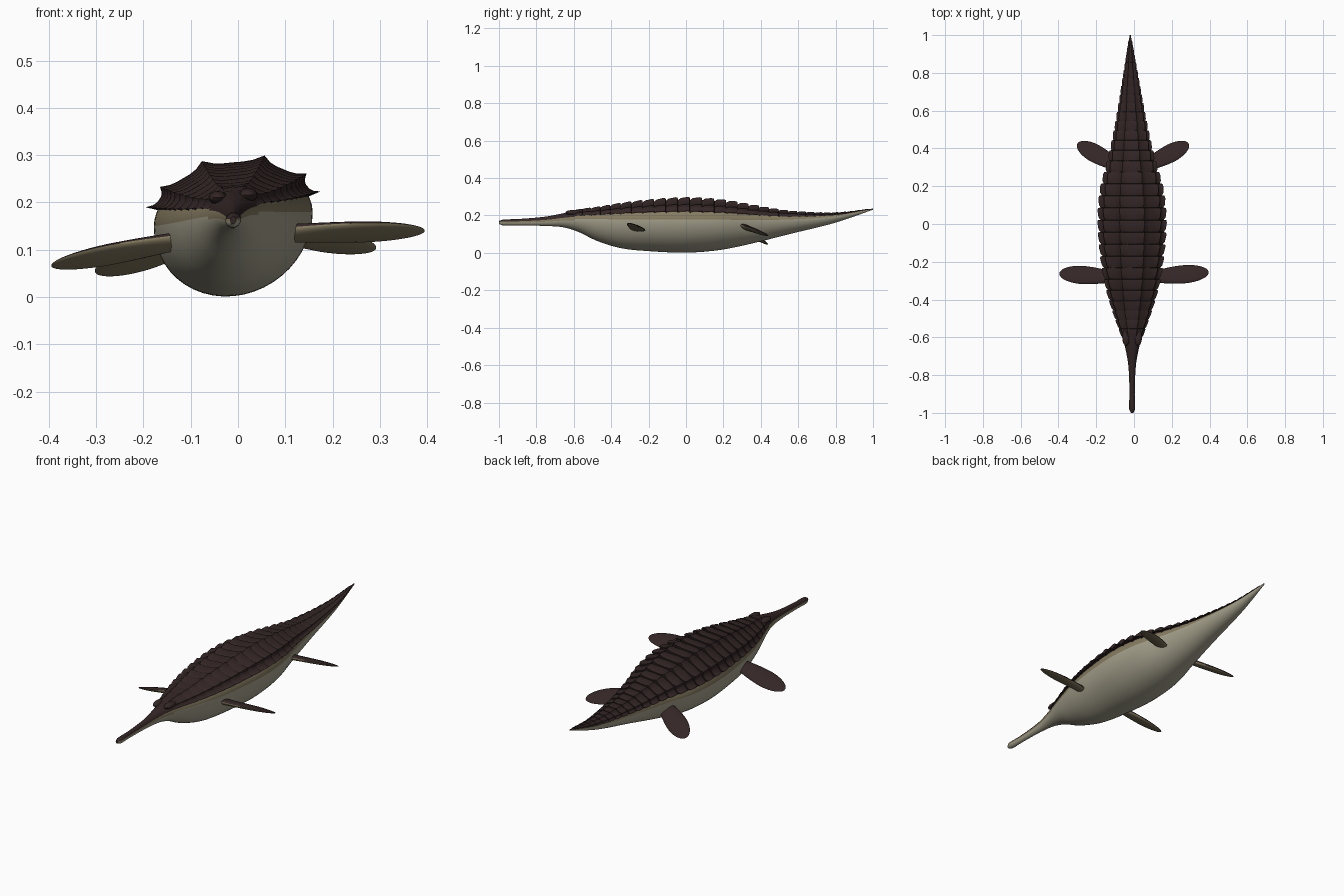
import bpy
import bmesh
from math import cos, sin, radians, pi
from mathutils import Vector, Matrix

cube = bpy.data.objects.get("Cube")
if cube:
    bpy.data.objects.remove(cube, do_unlink=True)


def material(name, rgb):
    mat = bpy.data.materials.new(name)
    mat.use_nodes = True
    colour = (*rgb, 1)
    mat.diffuse_color = colour
    shader = mat.node_tree.nodes["Principled BSDF"]
    shader.inputs["Base Color"].default_value = colour
    shader.inputs["Roughness"].default_value = 0.8
    return mat


BACK = material("dark brown back", (0.034, 0.019, 0.019))
FLANK = material("tan flank", (0.24, 0.20, 0.12))
BELLY = material("pale belly", (0.37, 0.35, 0.26))
GAP = material("scute edge", (0.014, 0.008, 0.008))

# Body stations: y, half width, bottom, widest height, top
STATIONS = [
    (-1.0, 0.006, 0.155, 0.163, 0.170),
    (-0.98, 0.016, 0.147, 0.163, 0.178),
    (-0.9, 0.014, 0.147, 0.163, 0.181),
    (-0.75, 0.020, 0.144, 0.168, 0.194),
    (-0.65, 0.038, 0.136, 0.175, 0.213),
    (-0.57, 0.062, 0.110, 0.175, 0.228),
    (-0.48, 0.092, 0.066, 0.172, 0.235),
    (-0.35, 0.128, 0.026, 0.168, 0.252),
    (-0.2, 0.153, 0.010, 0.166, 0.266),
    (0.0, 0.168, 0.002, 0.164, 0.276),
    (0.18, 0.155, 0.016, 0.164, 0.266),
    (0.35, 0.113, 0.050, 0.166, 0.243),
    (0.55, 0.074, 0.100, 0.172, 0.216),
    (0.8, 0.034, 0.162, 0.192, 0.211),
    (1.0, 0.003, 0.231, 0.234, 0.237),
]


def station(y):
    """Smoothly interpolated half width, bottom, middle and top."""
    last = len(STATIONS) - 1
    i = 0
    while i < last - 1 and y > STATIONS[i + 1][0]:
        i += 1
    p, q = STATIONS[i], STATIONS[i + 1]
    before, after = STATIONS[max(i - 1, 0)], STATIONS[min(i + 2, last)]
    span = q[0] - p[0]
    t = (y - p[0]) / span
    values = []
    for k in range(1, 5):
        m0 = (q[k] - before[k]) / (q[0] - before[0]) * span
        m1 = (after[k] - p[k]) / (after[0] - p[0]) * span
        a, b = p[k], q[k]
        values.append(a + m0 * t + (3 * (b - a) - 2 * m0 - m1) * t ** 2
                      + (2 * (a - b) + m0 + m1) * t ** 3)
    return values


def skin_point(y, degrees, lift=0.0):
    """Point on the slightly rolled body, lifted outward."""
    a = radians(degrees)
    w, low, mid, high = station(y)
    h = high - mid if sin(a) > 0 else mid - low
    x = (w + lift) * cos(a)
    z = mid + (h + lift) * sin(a) + 0.09 * x
    return Vector((x - 0.01 - 0.01 * max(y, 0), y, z))


def finish(name, bm, mats, smooth_angle=40):
    bmesh.ops.recalc_face_normals(bm, faces=bm.faces)
    mesh = bpy.data.meshes.new(name)
    bm.to_mesh(mesh)
    bm.free()
    for mat in mats:
        mesh.materials.append(mat)
    obj = bpy.data.objects.new(name, mesh)
    bpy.context.collection.objects.link(obj)
    bpy.ops.object.select_all(action="DESELECT")
    obj.select_set(True)
    bpy.context.view_layer.objects.active = obj
    bpy.ops.object.shade_smooth_by_angle(angle=radians(smooth_angle))
    return obj


def loft(bm, rings, closed=True, cap=True):
    """Bridge rings of points; returns faces with their index round the ring."""
    loops = [[bm.verts.new(p) for p in ring] for ring in rings]
    n = len(loops[0])
    faces = []
    for a, b in zip(loops, loops[1:]):
        for j in range(n if closed else n - 1):
            k = (j + 1) % n
            faces.append((bm.faces.new((a[j], a[k], b[k], b[j])), j))
    if cap:
        bm.faces.new(loops[0])
        bm.faces.new(loops[-1])
    return faces


# Body with dark back, tan flank band and pale belly
SIDES = 48
ys = [-1, -0.992, -0.98] + [-0.96 + 0.028 * i for i in range(70)] + [1]
bm = bmesh.new()
rings = [[skin_point(y, 360 * j / SIDES) for j in range(SIDES)] for y in ys]
for face, j in loft(bm, rings):
    rise = sin(2 * pi * (j + 0.5) / SIDES)
    y = face.calc_center_median().y
    edge = 0.34 if y > -0.6 else 0.2
    face.material_index = 0 if rise > edge else 1 if rise > edge - 0.28 else 2
finish("body", bm, [BACK, FLANK, BELLY])

# Overlapping rows of keeled scutes along the back
KEELS = [18, 37, 70, 110, 143, 162]
angles = []
for a, b in zip(KEELS, KEELS[1:]):
    steps = 6
    angles += [(a + (b - a) * k / steps, abs(2 * k / steps - 1))
               for k in range(steps)]
angles.append((KEELS[-1], 1))

bm = bmesh.new()
y = -0.6
while y < 0.95:
    size = station(y)[0] / 0.168
    length = 0.035 + 0.03 * size
    profile = [(0, 0.001, 0.3), (0.25, 0.005, 0.8), (0.8, 0.008, 1),
               (1.0, 0.007, 0.9), (1.06, -0.004, 0)]
    rows = []
    for t, lift, keel in profile:
        row_y = min(y + t * length, 0.99)
        rows.append([skin_point(row_y, a, size * (lift + 0.017 * keel * k ** 3)
                                + 0.001) for a, k in angles])
    strip = loft(bm, rows, closed=False, cap=False)
    for face, j in strip[-(len(angles) - 1):]:
        face.material_index = 1
    y += length
finish("back_scutes", bm, [BACK, GAP], 35)

# Raised brow scutes at the back of the head
for side, name in ((1, "left"), (-1, "right")):
    bm = bmesh.new()
    spot = skin_point(-0.6, 90 - side * 38)
    shape = Matrix.Translation(spot) @ Matrix.Diagonal((0.02, 0.045, 0.014, 1))
    bmesh.ops.create_uvsphere(bm, u_segments=16, v_segments=8, radius=1,
                              matrix=shape)
    finish(name + "_brow", bm, [BACK])


def flipper(name, root, tip, chord, thick, pitch):
    """Paddle lofted from root to tip, dark above and tan below."""
    root, tip = Vector(root), Vector(tip)
    span = tip - root
    flat = Vector((span.x, span.y, 0)).normalized()
    across = Vector((flat.y, -flat.x, 0))
    if across.y > 0:
        across.negate()
    across = (across + Vector((0, 0, pitch))).normalized()
    up = across.cross(span).normalized()
    if up.z < 0:
        up.negate()
    bm = bmesh.new()
    rings = []
    for i in range(19):
        s = 0.998 * sin(pi / 2 * i / 18)
        width = chord * (0.62 + 0.38 * sin(min(s / 0.6, 1) * pi / 2))
        taper = (1 - max(0, (s - 0.55) / 0.45) ** 2) ** 0.5
        depth = thick * (1.25 - 0.55 * s) * taper
        centre = root + span * s
        rings.append([centre + across * width * taper * cos(2 * pi * j / 20)
                      + up * depth * sin(2 * pi * j / 20) for j in range(20)])
    for face, j in loft(bm, rings):
        face.material_index = 0 if j < 10 else 1
    finish(name, bm, [BACK, FLANK], 60)


# Four flippers, following the roll of the body
flipper("left_front_flipper", (0.10, -0.28, 0.135), (0.395, -0.255, 0.140),
        0.052, 0.013, 0.4)
flipper("right_front_flipper", (-0.12, -0.28, 0.120), (-0.395, -0.262, 0.066),
        0.052, 0.013, 0.4)
flipper("left_rear_flipper", (0.07, 0.31, 0.140), (0.29, 0.425, 0.100),
        0.052, 0.012, 0.4)
flipper("right_rear_flipper", (-0.09, 0.31, 0.120), (-0.30, 0.425, 0.050),
        0.052, 0.012, 0.4)
